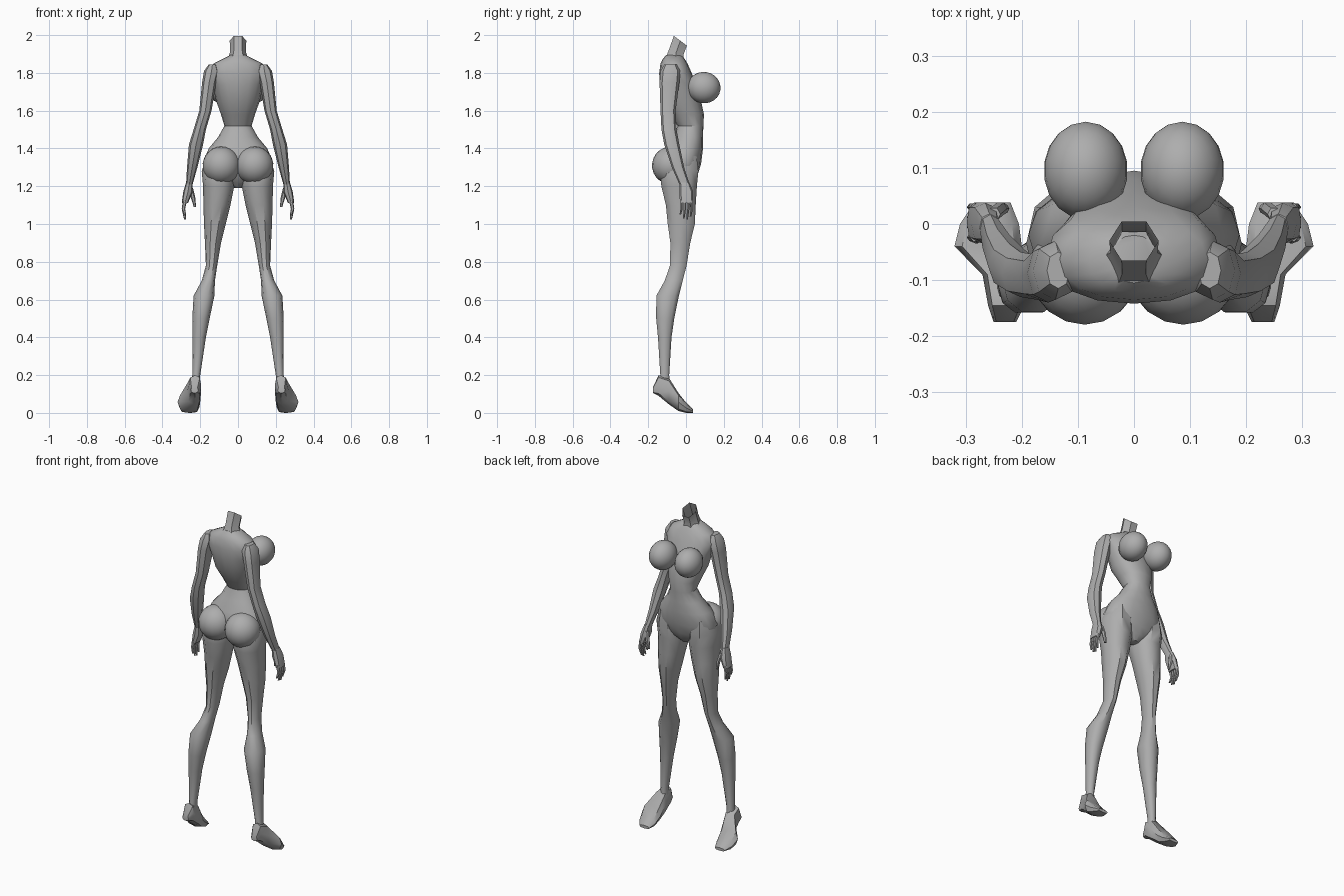
import bpy, bmesh, math
from mathutils import Matrix, Vector

skin = bpy.data.materials.new("neutral grey")
skin.diffuse_color = (0.42, 0.42, 0.42, 1)


def finish(name, bm, mirror, angle):
    bmesh.ops.recalc_face_normals(bm, faces=bm.faces)
    me = bpy.data.meshes.new(name)
    bm.to_mesh(me)
    bm.free()
    me.materials.append(skin)
    me.shade_smooth()
    me.set_sharp_from_angle(angle=math.radians(angle))
    ob = bpy.data.objects.new(name, me)
    bpy.context.collection.objects.link(ob)
    if mirror:
        ob.modifiers.new("mirror", 'MIRROR').use_mirror_merge = False
    return ob


def loft(name, rings, n=8, axis='z', mirror=True, angle=40, open_start=False, power=1.0):
    """rings: (position, x min, x max, other min, other max[, tilt])"""
    bm = bmesh.new()
    loops = []
    for r in rings:
        p, x0, x1, v0, v1 = r[:5]
        tilt = r[5] if len(r) > 5 else 0
        loop = []
        for i in range(n):
            a = 2 * math.pi * i / n
            c, s = math.cos(a), math.sin(a)
            c = math.copysign(abs(c) ** power, c)
            s = math.copysign(abs(s) ** power, s)
            x = (x0 + x1) / 2 + (x1 - x0) / 2 * c
            v = (v1 - v0) / 2 * s
            w = p + tilt * v
            v += (v0 + v1) / 2
            loop.append(bm.verts.new((x, v, w) if axis == 'z' else (x, w, v)))
        loops.append(loop)
    for a, b in zip(loops, loops[1:]):
        for i in range(n):
            j = (i + 1) % n
            bm.faces.new((a[i], a[j], b[j], b[i]))
    if not open_start:
        bm.faces.new(loops[0])
    bm.faces.new(loops[-1])
    return finish(name, bm, mirror, angle)


def ellipsoid(name, centre, radii, tilt=0):
    bm = bmesh.new()
    m = Matrix.Translation(centre) @ Matrix.Rotation(tilt, 4, 'X') @ Matrix.Diagonal((*radii, 1))
    bmesh.ops.create_uvsphere(bm, u_segments=18, v_segments=12, radius=1, matrix=m)
    return finish(name, bm, True, 60)


# neck, open at the slanted top
loft("neck", [(1.97, -.044, .044, -.07, .01, -.75), (1.91, -.042, .042, -.095, -.008, -.4),
              (1.86, -.06, .06, -.12, .0, -.2)], n=6, mirror=False, open_start=True)

# torso from collar to crotch
torso = [(1.895, .04, -.105, -.02), (1.875, .08, -.122, -.008), (1.85, .13, -.135, .008),
         (1.80, .155, -.142, .03), (1.74, .135, -.14, .055), (1.65, .115, -.12, .08),
         (1.58, .09, -.08, .095), (1.52, .072, -.045, .092), (1.46, .105, -.065, .09),
         (1.40, .155, -.10, .09), (1.32, .188, -.12, .08), (1.26, .165, -.10, .062),
         (1.22, .08, -.07, .045), (1.19, .02, -.04, .02)]
loft("torso", [(z, -w, w, a, b) for z, w, a, b in torso], n=16, mirror=False, power=.9)

# rounded forms
ellipsoid("breast", (.086, .095, 1.722), (.075, .088, .083), -.15)
ellipsoid("buttock", (.088, -.08, 1.31), (.1, .1, .1), .15)

# legs
loft("leg", [(1.36, .06, .165, -.10, .06), (1.28, .02, .192, -.14, .07), (1.2, .02, .185, -.135, .062),
             (1.1, .04, .183, -.11, .055), (1.0, .065, .18, -.10, .05), (.9, .09, .175, -.085, .025),
             (.78, .11, .17, -.087, .005), (.7, .122, .192, -.115, -.015), (.62, .125, .235, -.16, -.035),
             (.5, .15, .242, -.16, -.06), (.4, .17, .242, -.15, -.075), (.2, .2, .242, -.137, -.088),
             (.12, .2, .25, -.15, -.08)], n=10, power=.9)

# feet on tiptoe, lofted from heel to toe
loft("foot", [(-.175, .21, .25, .105, .135), (-.145, .195, .26, .09, .2), (-.09, .195, .27, .045, .185),
              (-.04, .2, .32, .01, .105), (0, .205, .31, 0, .055), (.038, .22, .285, 0, .018)],
     axis='y', power=.75)

# arms
loft("arm", [(1.845, .115, .155, -.115, -.05), (1.81, .10, .18, -.135, -.03), (1.75, .115, .19, -.14, -.035),
             (1.6, .14, .205, -.135, -.055), (1.5, .17, .235, -.13, -.05), (1.42, .185, .26, -.115, -.035),
             (1.3, .215, .27, -.075, -.01), (1.21, .24, .275, -.035, .02)], power=.9)

# hands: palm, four fingers, thumb
loft("palm", [(1.22, .24, .275, -.033, .018), (1.17, .24, .29, -.035, .038), (1.11, .265, .298, -.032, .038)],
     power=.8)
for i, tip in enumerate((1.05, 1.03, 1.025, 1.04)):
    y = -.024 + i * .018
    loft("finger", [(1.125, .27, .292, y - .008, y + .008), (1.08, .28, .298, y - .007, y + .007),
                    (tip, .275, .286, y - .011, y - .001)], n=6)
loft("thumb", [(1.19, .238, .262, .005, .03), (1.14, .226, .25, .015, .04), (1.09, .222, .234, .02, .034)], n=6)
